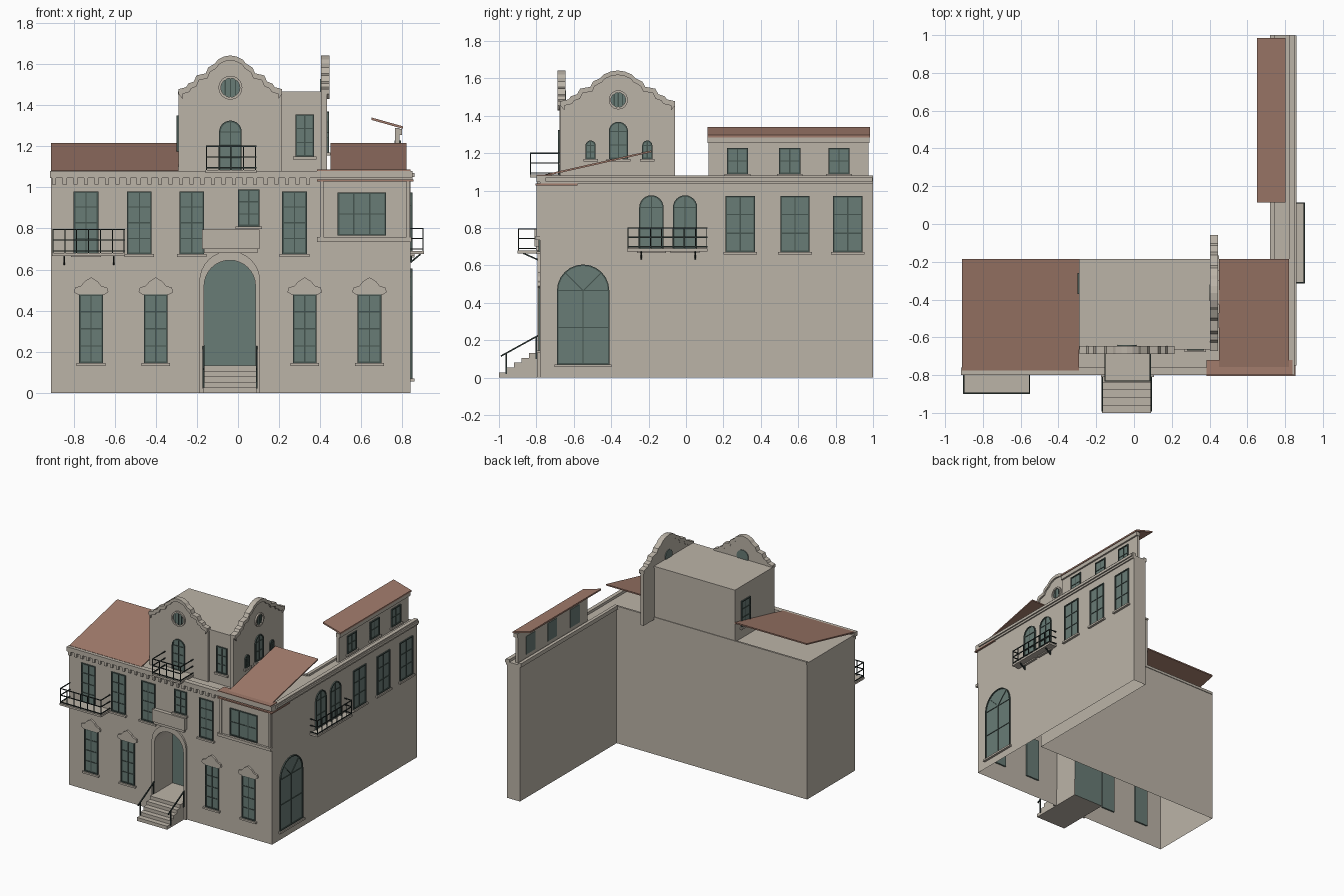
import bpy, bmesh
from math import sin, cos, pi, sqrt
from mathutils import Vector, Matrix

cube = bpy.data.objects.get("Cube")
if cube:
    bpy.data.objects.remove(cube, do_unlink=True)

# Materials
def material(name, rgb):
    m = bpy.data.materials.new(name)
    m.use_nodes = True
    m.diffuse_color = (*rgb, 1)
    m.node_tree.nodes["Principled BSDF"].inputs["Base Color"].default_value = (*rgb, 1)
    return m

MATS = [material("stucco", (0.50, 0.455, 0.39)), material("clay_roof", (0.36, 0.20, 0.15)),
        material("glass", (0.14, 0.20, 0.18)), material("window_frame", (0.06, 0.09, 0.08)),
        material("iron", (0.025, 0.037, 0.034))]
STUCCO, ROOF, GLASS, FRAME, IRON = range(5)

# Wall frames: u along the wall, v up, d outward
def front(y): return lambda u, v, d: Vector((u, y - d, v))
def right(x): return lambda u, v, d: Vector((x + d, u, v))
def left(x): return lambda u, v, d: Vector((x - d, u, v))

# Mesh helpers
def finish(bm, name):
    bmesh.ops.recalc_face_normals(bm, faces=bm.faces)
    me = bpy.data.meshes.new(name)
    bm.to_mesh(me)
    bm.free()
    for m in MATS:
        me.materials.append(m)
    ob = bpy.data.objects.new(name, me)
    bpy.context.collection.objects.link(ob)
    return ob

def face(bm, verts, mat=STUCCO):
    bm.faces.new(verts).material_index = mat

def prism(bm, pts, wall, d0, d1, mat=STUCCO):
    a = [bm.verts.new(wall(u, v, d0)) for u, v in pts]
    b = [bm.verts.new(wall(u, v, d1)) for u, v in pts]
    face(bm, a, mat)
    face(bm, b, mat)
    for i in range(len(pts)):
        j = (i + 1) % len(pts)
        face(bm, (a[i], a[j], b[j], b[i]), mat)

def ring(bm, outer, inner, wall, d0, d1, mat):
    loops = [[bm.verts.new(wall(u, v, d)) for u, v in p]
             for p, d in ((outer, d0), (outer, d1), (inner, d1), (inner, d0))]
    n = len(outer)
    for k in range(4):
        p, q = loops[k], loops[(k + 1) % 4]
        for i in range(n):
            j = (i + 1) % n
            face(bm, (p[i], p[j], q[j], q[i]), mat)

def rect(u0, u1, v0, v1):
    return [(u0, v0), (u1, v0), (u1, v1), (u0, v1)]

def arch(u0, u1, v0, v1, n=12):
    c, r = (u0 + u1) / 2, (u1 - u0) / 2
    return [(u0, v0), (u1, v0)] + [(c + r * cos(pi * i / n), v1 - r + r * sin(pi * i / n))
                                   for i in range(n + 1)]

def disc(c, v, r, n=24):
    return [(c + r * cos(2 * pi * i / n), v + r * sin(2 * pi * i / n)) for i in range(n)]

def box(bm, x0, x1, y0, y1, z0, z1, mat=STUCCO):
    prism(bm, rect(x0, x1, z0, z1), front(0), -y1, -y0, mat)

def rod(bm, p, q, t=0.006, mat=IRON):
    d = q - p
    m = (Matrix.Translation((p + q) / 2) @ d.to_track_quat('Z', 'Y').to_matrix().to_4x4()
         @ Matrix.Diagonal((t, t, d.length, 1)))
    for v in bmesh.ops.create_cube(bm, size=1, matrix=m)["verts"]:
        for f in v.link_faces:
            f.material_index = mat

# Windows with frame, glazing bars and sill
def window(name, wall, u0, u1, v0, v1, cols=2, rows=3, arched=False, sill=True, back=-0.012, fan=False):
    bm, t = bmesh.new(), 0.008
    shape = arch if arched else rect
    outer = shape(u0, u1, v0, v1)
    prism(bm, outer, wall, back, 0.002, GLASS)
    ring(bm, outer, shape(u0 + t, u1 - t, v0 + t, v1 - t), wall, 0, 0.009, FRAME)
    c, r = (u0 + u1) / 2, (u1 - u0) / 2
    spring = v1 - r if arched else v1
    for i in range(1, cols):
        u = u0 + (u1 - u0) * i / cols
        top = spring + sqrt(r * r - (u - c) ** 2) if arched else v1
        if fan:
            top = spring
        prism(bm, rect(u - 0.003, u + 0.003, v0, top), wall, 0, 0.006, FRAME)
    for i in range(1, rows + arched):
        v = v0 + (spring - v0) * i / rows
        prism(bm, rect(u0, u1, v - 0.003, v + 0.003), wall, 0, 0.006, FRAME)
    if fan:
        for a in (pi / 4, 3 * pi / 4):
            rod(bm, wall(c, spring, 0.003), wall(c + r * cos(a), spring + r * sin(a), 0.003), mat=FRAME)
    if sill:
        prism(bm, rect(u0 - 0.012, u1 + 0.012, v0 - 0.014, v0), wall, 0, 0.018)
    finish(bm, name)

def round_window(name, wall, c, v, r):
    bm = bmesh.new()
    prism(bm, disc(c, v, r), wall, -0.034, 0.002, GLASS)
    ring(bm, disc(c, v, r + 0.008), disc(c, v, r - 0.004), wall, 0, 0.012, STUCCO)
    for k in (-0.5, 0, 0.5):
        h = r * sqrt(1 - k * k)
        rod(bm, wall(c + k * r, v - h, 0.003), wall(c + k * r, v + h, 0.003), mat=FRAME)
    finish(bm, name)

# Balconies with iron railing
def balcony(name, wall, u0, u1, v, depth, height, brackets):
    bm = bmesh.new()
    prism(bm, rect(u0, u1, v - 0.015, v), wall, 0, depth)
    e = 0.004
    a, b, d = u0 + e, u1 - e, depth - e
    for h in (height, height * 0.55, 0.01):
        for p, q in (((a, 0), (a, d)), ((a, d), (b, d)), ((b, d), (b, 0))):
            rod(bm, wall(p[0], v + h, p[1]), wall(q[0], v + h, q[1]))
    n = round((b - a) / 0.06)
    for i in range(n + 1):
        u = a + (b - a) * i / n
        rod(bm, wall(u, v, d), wall(u, v + height, d), 0.005)
    for u in brackets:
        rod(bm, wall(u, v - 0.015, depth * 0.75), wall(u, v - 0.055, 0), 0.008)
        rod(bm, wall(u, v - 0.055, 0.004), wall(u, v - 0.015, 0.004), 0.008)
    finish(bm, name)

# Hollow L-shaped house body with an arched entrance
TOP = 1.06
F, R = front(-0.78), right(0.84)
bm = bmesh.new()
door = arch(-0.165, 0.085, 0, 0.645, 16)
edge = [door[0]] + door[:1:-1] + [door[1]]
face(bm, [bm.verts.new(F(u, v, 0)) for u, v in
          [(-0.91, 0)] + edge + [(0.84, 0), (0.84, TOP), (-0.91, TOP)]])
plan = [(0.84, -0.78), (0.84, 1), (0.73, 1), (0.73, -0.19), (-0.91, -0.19), (-0.91, -0.78)]
for (xa, ya), (xb, yb) in zip(plan, plan[1:]):
    face(bm, [bm.verts.new(p) for p in ((xa, ya, 0), (xb, yb, 0), (xb, yb, TOP), (xa, ya, TOP))])
face(bm, [bm.verts.new((x, y, TOP)) for x, y in plan])
bmesh.ops.remove_doubles(bm, verts=bm.verts, dist=0.0005)
finish(bm, "house_walls")

bm = bmesh.new()
near = [bm.verts.new(F(u, v, 0)) for u, v in edge]
far = [bm.verts.new(F(u, v, -0.21)) for u, v in edge]
for i in range(len(edge) - 1):
    face(bm, (near[i], near[i + 1], far[i + 1], far[i]))
face(bm, far, GLASS)
finish(bm, "entrance_recess")
bm = bmesh.new()
ring(bm, arch(-0.188, 0.108, 0, 0.69, 16), door, F, 0, 0.014, STUCCO)
finish(bm, "entrance_surround")

# Steps and handrails
bm = bmesh.new()
for i in range(5):
    box(bm, -0.17, 0.09, -1 + 0.04 * i, -0.57, 0.0266 * i, 0.0266 * (i + 1))
finish(bm, "entrance_steps")
bm = bmesh.new()
for x in (-0.168, 0.092):
    rod(bm, Vector((x, -0.99, 0.115)), Vector((x, -0.785, 0.228)), 0.008)
    for y, z, h in ((-0.96, 0.02, 0.13), (-0.8, 0.1, 0.22)):
        rod(bm, Vector((x, y, z)), Vector((x, y, h)), 0.008)
finish(bm, "step_handrails")

# Cornices and corbels
bm = bmesh.new()
box(bm, -0.915, 0.85, -0.80, -0.76, 1.045, 1.08)
box(bm, 0.82, 0.85, -0.78, 1, 1.035, 1.08)
box(bm, 0.84, 0.86, -0.75, 0.998, 1.05, 1.07)
box(bm, 0.72, 0.745, -0.19, 1, 1.045, 1.075)
box(bm, -0.91, 0.73, -0.2, -0.185, 1.05, 1.07)
finish(bm, "cornice")
bm = bmesh.new()
for i in range(25):
    x = -0.895 + i * 0.0515
    box(bm, x - 0.01, x + 0.01, -0.797, -0.78, 1.015, 1.046)
finish(bm, "corbels")

# Front windows
for i, c in enumerate((-0.715, -0.40, 0.325, 0.64)):
    window(f"lower_window_{i}", F, c - 0.058, c + 0.058, 0.145, 0.478, 2, 4)
    half = [(0.065, 0.478), (0.084, 0.49), (0.078, 0.512), (0.05, 0.52), (0.032, 0.542)]
    bm = bmesh.new()
    prism(bm, [(c + u, v) for u, v in half] + [(c, 0.562)] + [(c - u, v) for u, v in half[::-1]], F, 0, 0.014)
    finish(bm, f"window_pediment_{i}")
for i, c in enumerate((-0.74, -0.48, -0.225, 0.275)):
    window(f"upper_window_{i}", F, c - 0.06, c + 0.06, 0.675, 0.98, 2, 4)
window("small_upper_window", F, 0, 0.105, 0.81, 0.99, 2, 3)
bm = bmesh.new()
prism(bm, rect(-0.175, 0.105, 0.70, 0.795), F, 0, 0.03)
prism(bm, rect(-0.165, 0.095, 0.68, 0.70), F, 0, 0.022)
finish(bm, "entrance_parapet")

# Corner bay with its small clay eaves
bm = bmesh.new()
prism(bm, rect(0.40, 0.835, 0.75, 1.03), F, 0, 0.008)
prism(bm, rect(0.385, 0.845, 0.735, 0.757), F, 0, 0.025)
for u in (0.40, 0.82):
    prism(bm, rect(u, u + 0.015, 0.757, 1.03), F, 0, 0.018)
box(bm, 0.385, 0.855, -0.805, -0.77, 1.028, 1.038, ROOF)
box(bm, 0.835, 0.855, -0.80, -0.58, 1.028, 1.038, ROOF)
box(bm, 0.385, 0.84, -0.80, -0.72, 1.08, 1.086, ROOF)
finish(bm, "corner_bay")
window("bay_window", front(-0.788), 0.485, 0.72, 0.765, 0.975, 3, 2, sill=False, back=-0.02)

# Side windows
window("side_arched_entry", R, -0.69, -0.41, 0.07, 0.605, 2, 2, True, fan=True)
for i, c in enumerate((-0.185, -0.005)):
    window(f"side_arched_window_{i}", R, c - 0.065, c + 0.065, 0.68, 0.975, 2, 2, True)
for i, c in enumerate((0.29, 0.583, 0.865)):
    window(f"side_window_{i}", R, c - 0.078, c + 0.078, 0.672, 0.972, 2, 3)

# Tower with two curved gables
bm = bmesh.new()
box(bm, -0.29, 0.425, -0.66, -0.19, 1.05, 1.458)
box(bm, -0.292, 0.43, -0.664, -0.185, 1.452, 1.466)
finish(bm, "tower")
curve = [(0.252, 1.455), (0.252, 1.478), (0.215, 1.488), (0.205, 1.505), (0.178, 1.515), (0.165, 1.545), (0.12, 1.555),
         (0.108, 1.583), (0.075, 1.603), (0.06, 1.622), (0.03, 1.637)]

def gable(name, wall, c, k):
    line = [(c + u * k, v) for u, v in curve] + [(c, 1.642)] + [(c - u * k, v) for u, v in curve[::-1]]
    low = [(c + (u - c) * 0.93, v - 0.024) for u, v in line]
    bm = bmesh.new()
    prism(bm, [(c - 0.252 * k, 1.05), (c + 0.252 * k, 1.05)] + line, wall, -0.028, 0)
    prism(bm, line + low[::-1], wall, -0.03, 0.012)
    finish(bm, name)

GF, GR = front(-0.675), right(0.433)
gable("front_gable", GF, -0.037, 1)
gable("side_gable", GR, -0.365, 1.22)
round_window("front_round_window", GF, -0.037, 1.485, 0.05)
round_window("side_round_window", GR, -0.362, 1.485, 0.043)
window("tower_balcony_door", GF, -0.092, 0.018, 1.08, 1.325, 2, 3, True, sill=False)
window("tower_window", front(-0.66), 0.28, 0.37, 1.15, 1.355, 2, 3)
window("tower_rear_window", left(-0.29), -0.37, -0.26, 1.15, 1.35, 2, 3)
window("tower_arched_window", GR, -0.413, -0.31, 1.17, 1.368, 2, 2, True)
for i, c in enumerate((-0.51, -0.207)):
    window(f"tower_small_arch_{i}", GR, c - 0.027, c + 0.027, 1.17, 1.268, 2, 2, True)

# Sloping clay roofs
for name, x0, x1 in (("left_roof", -0.91, -0.29), ("right_roof", 0.45, 0.82)):
    bm = bmesh.new()
    prism(bm, [(-0.775, 1.072), (-0.775, 1.082), (-0.185, 1.215), (-0.185, 1.205)], right(0), x0, x1, ROOF)
    finish(bm, name)

# Wing penthouse
bm = bmesh.new()
box(bm, 0.765, 0.785, 0.12, 0.975, 1.05, 1.29)
box(bm, 0.765, 0.798, 0.115, 0.98, 1.255, 1.285)
finish(bm, "penthouse_wall")
bm = bmesh.new()
prism(bm, [(0.65, 1.328), (0.65, 1.34), (0.803, 1.297), (0.803, 1.285)], front(0), -0.985, -0.115, ROOF)
finish(bm, "penthouse_roof")
for i, c in enumerate((0.275, 0.555, 0.818)):
    window(f"penthouse_window_{i}", right(0.785), c - 0.057, c + 0.057, 1.088, 1.228, 2, 2, back=-0.023)

# Balconies
balcony("front_balcony", F, -0.905, -0.55, 0.68, 0.12, 0.115, (-0.845, -0.605))
balcony("side_balcony", R, -0.315, 0.115, 0.69, 0.065, 0.11, (-0.24, 0.05))
balcony("tower_balcony", GF, -0.157, 0.09, 1.085, 0.16, 0.115, ())
